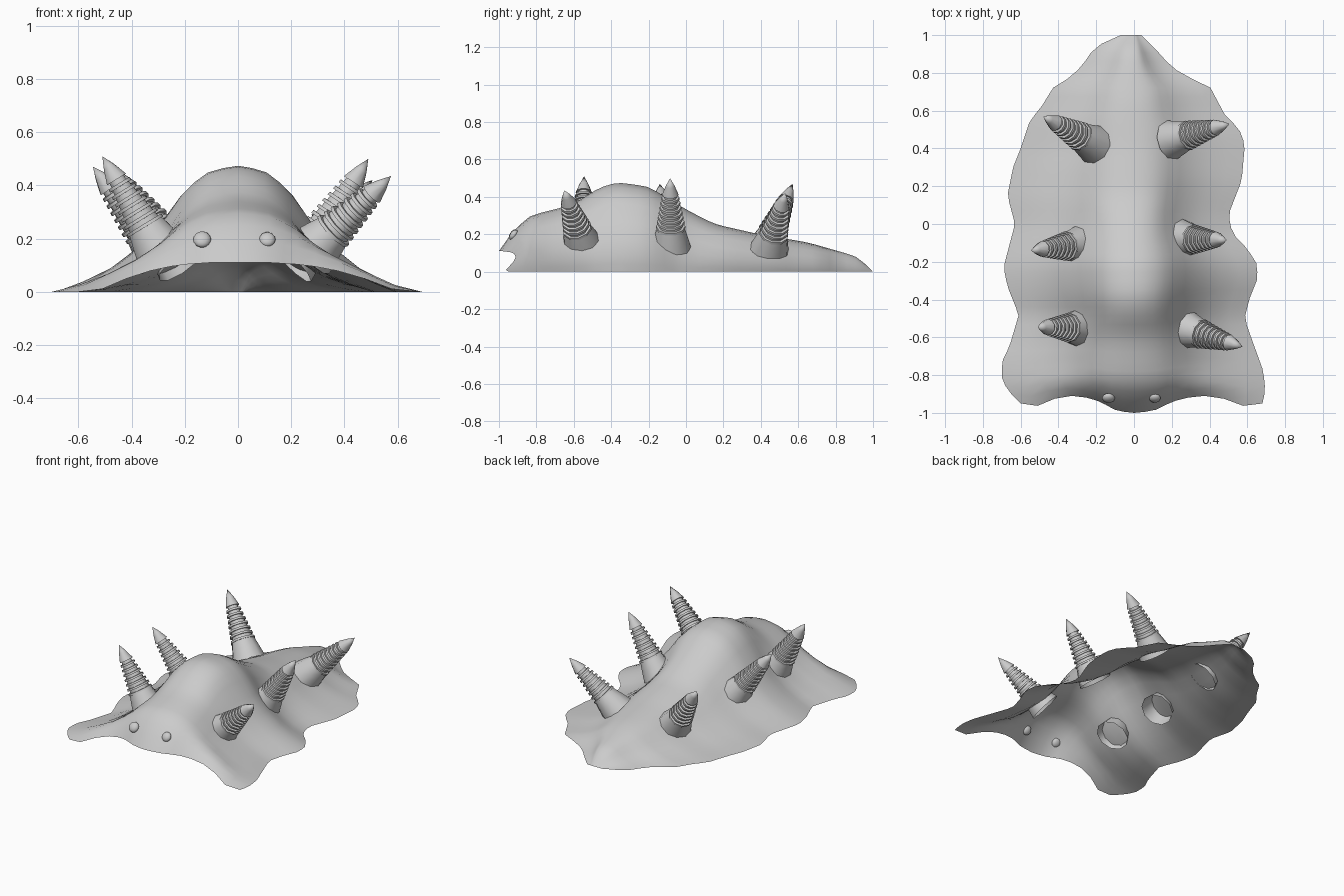
import bpy, bmesh, math
from mathutils import Vector, Matrix

if "Cube" in bpy.data.objects:
    bpy.data.objects.remove(bpy.data.objects["Cube"])


def lerp_table(t, pts):
    """Piecewise-linear lookup in a list of (key, value)."""
    if t <= pts[0][0]:
        return pts[0][1]
    for (a, va), (b, vb) in zip(pts, pts[1:]):
        if t <= b:
            return va + (vb - va) * (t - a) / (b - a)
    return pts[-1][1]


def finish(name, bm, angle):
    me = bpy.data.meshes.new(name)
    bm.normal_update()
    bm.to_mesh(me)
    bm.free()
    ob = bpy.data.objects.new(name, me)
    bpy.context.collection.objects.link(ob)
    bpy.ops.object.select_all(action='DESELECT')
    ob.select_set(True)
    bpy.context.view_layer.objects.active = ob
    bpy.ops.object.shade_smooth_by_angle(angle=math.radians(angle))
    return ob


# Wavy skirt outline: (y, half width) for each side
RIGHT = [(-.95, .68), (-.88, .695), (-.78, .685), (-.6, .62), (-.5, .585), (-.4, .61),
         (-.3, .65), (-.22, .655), (-.13, .6), (-.05, .52), (.05, .50), (.23, .57), (.4, .585),
         (.47, .575), (.52, .54), (.58, .48), (.73, .40), (.78, .28), (.83, .2), (.93, .11), (1, .04)]
LEFT = [(-.95, .60), (-.9, .65), (-.83, .70), (-.73, .70), (-.65, .66), (-.48, .61), (-.33, .67),
        (-.23, .69), (-.15, .67), (0, .63), (.15, .67), (.3, .64), (.4, .60), (.55, .55),
        (.62, .49), (.72, .43), (.77, .35), (.83, .28), (.92, .22), (.97, .15), (1, .07)]
# Back height along y, cross-section bell, front lip arch and front edge offset
RIDGE = [(-.95, .11), (-.9, .2), (-.82, .3), (-.6, .362), (-.47, .45), (-.37, .482), (-.2, .458),
         (0, .335), (.15, .257), (.4, .2), (.65, .158), (.92, .08), (1, 0)]
BELL = [(0, 1), (.17, .95), (.32, .78), (.42, .56), (.55, .35), (.7, .18), (.85, .08), (1, 0)]
ARCH = [(0, 1), (.17, 1), (.35, .93), (.5, .8), (.67, .52), (.85, .1), (1, 0)]
FRONT = [(0, -.05), (.15, -.04), (.3, .01), (.5, .045), (.7, .025), (.86, -.015), (1, .0)]


def body_point(y, s):
    a = abs(s)
    x = lerp_table(y, RIGHT if s > 0 else LEFT) * s
    k = max(0, min(1, (-.5 - y) / .45))        # front edge shift
    m = max(0, min(1, (-.79 - y) / .16))       # bell to lip arch
    rear = max(0, 1 - abs(y - .4) / .4)        # leaner flanks at the rear
    p = (1 - m) * lerp_table(a, BELL) ** (1 + .25 * rear) + m * lerp_table(a, ARCH)
    return Vector((x, y + k * k * lerp_table(a, FRONT), lerp_table(y, RIDGE) * p))


# Body: one open sheet, hollow underneath
bm = bmesh.new()
half = [.085, .17, .25, .32, .42, .55, .7, .85, 1]
cols = [-s for s in reversed(half)] + [0] + half
rows = [-.95 + 1.95 * i / 42 for i in range(43)]
grid = [[bm.verts.new(body_point(y, s)) for s in cols] for y in rows]
for r0, r1 in zip(grid, grid[1:]):
    for i in range(len(cols) - 1):
        bm.faces.new((r0[i], r0[i + 1], r1[i + 1], r1[i]))
# soften the creases inside the sheet
inner = [v for v in bm.verts if not v.is_boundary]
for _ in range(2):
    bmesh.ops.smooth_vert(bm, verts=inner, factor=.3, use_axis_z=True)
finish("body", bm, 60)


# Spikes: lathed profile with flared base, stacked rings and a pointed tip
def spike(name, base, tip, sides=10):
    base, tip = Vector(base), Vector(tip)
    axis = tip - base
    length = axis.length
    start, n, step = .24, 7, .073
    prof = [(-.06, .107), (.12, .088), (start, .074)]
    for i in range(n):
        t = start + step * i
        r = .080 - .036 * i / n
        prof += [(t, r), (t + .03, r - .002), (t + .03, r - .015), (t + step, r - .017)]
    prof += [(.75, .044), (.88, .024)]
    bm = bmesh.new()
    q = axis.to_track_quat('Z', 'Y')

    def ring(t, r):
        return [bm.verts.new(base + q @ Vector((r * math.cos(a), r * math.sin(a), t * length)))
                for a in (2 * math.pi * k / sides for k in range(sides))]
    rings = [ring(t, r) for t, r in prof]
    for a, b in zip(rings, rings[1:]):
        for k in range(sides):
            j = (k + 1) % sides
            bm.faces.new((a[k], a[j], b[j], b[k]))
    top = bm.verts.new(tip)
    for k in range(sides):
        bm.faces.new((rings[-1][k], rings[-1][(k + 1) % sides], top))
    finish(name, bm, 40)


SPIKES = {
    "front_right_spike": ((.285, -.56, .16), (.575, -.65, .435)),
    "middle_right_spike": ((.265, -.08, .15), (.49, -.085, .50)),
    "rear_right_spike": ((.215, .45, .13), (.505, .53, .42)),
    "front_left_spike": ((-.295, -.55, .16), (-.51, -.545, .51)),
    "middle_left_spike": ((-.295, -.11, .15), (-.545, -.14, .47)),
    "rear_left_spike": ((-.225, .43, .13), (-.48, .57, .47)),
}
for name, (b, t) in SPIKES.items():
    spike(name, b, t)

# Eyes: flattened beads set into the face
for name, x, r in (("left_eye", -.135, .034), ("right_eye", .11, .031)):
    bm = bmesh.new()
    bmesh.ops.create_uvsphere(bm, u_segments=12, v_segments=8, radius=r)
    tilt = Matrix.Rotation(math.radians(-35), 4, 'X') @ Matrix.Diagonal((1, .6, 1, 1))
    bmesh.ops.transform(bm, matrix=Matrix.Translation((x, -.922, .197)) @ tilt, verts=bm.verts)
    finish(name, bm, 60)
